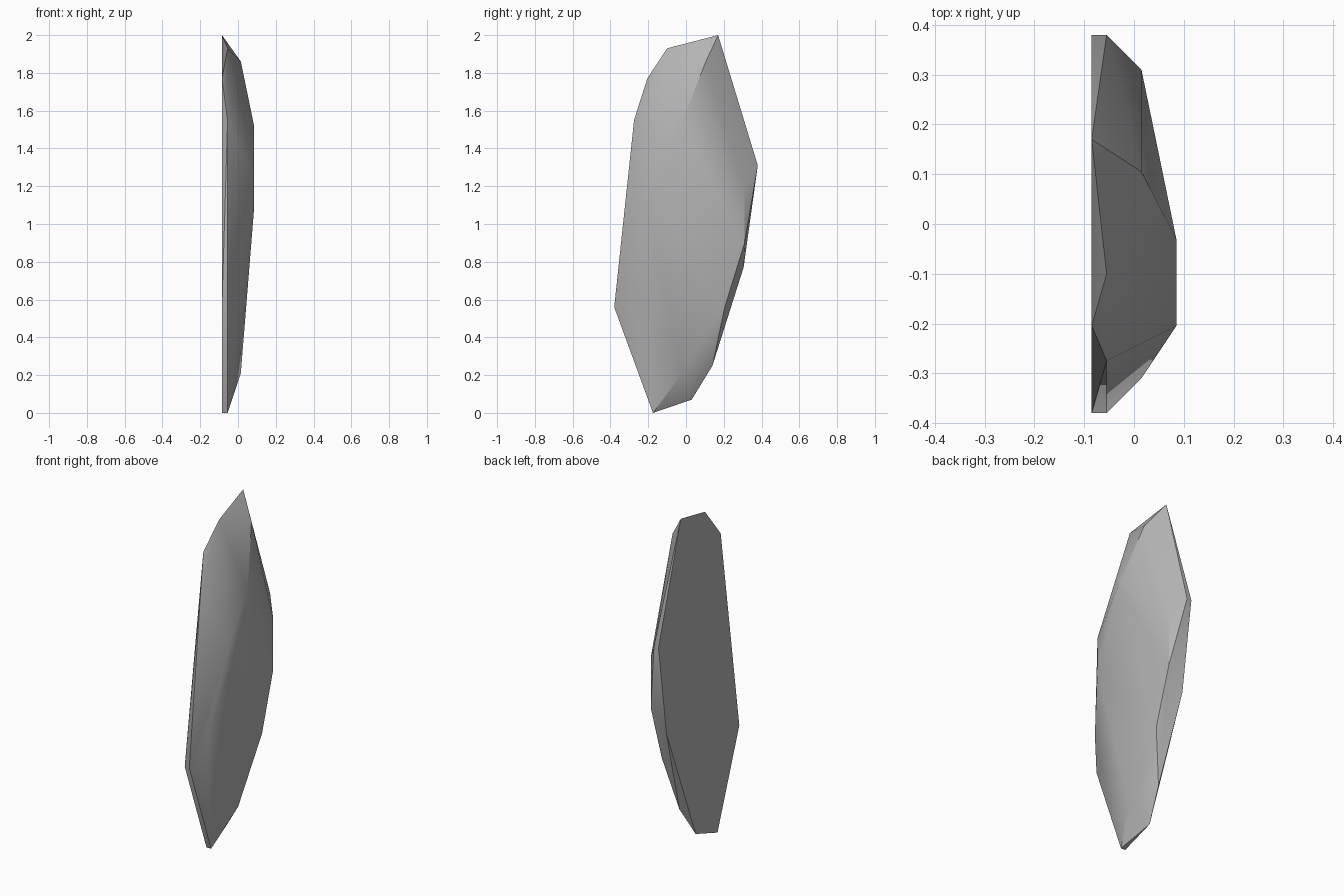
import bpy
import bmesh

# Remove the default cube
default_cube = bpy.data.objects.get("Cube")
if default_cube:
    bpy.data.objects.remove(default_cube, do_unlink=True)


def flat_material(name, color):
    material = bpy.data.materials.new(name)
    material.use_nodes = True
    material.diffuse_color = color
    material.node_tree.nodes["Principled BSDF"].inputs["Base Color"].default_value = color
    return material


# Facet outlines (y, z) at four depths, from the flat back to the raised face
layers = {
    -0.085: [(.17, 2), (-.205, 1.77), (-.38, .56), (-.175, 0),
             (.03, .07), (.305, .77), (.38, 1.31)],
    -0.055: [(-.1, 1.93), (-.275, 1.55), (-.38, .56), (-.175, 0),
             (.14, .25), (.38, 1.31)],
    0.015: [(.105, 1.86), (.31, 1.2), (.31, .9), (.205, .56),
            (-.02, .21), (-.31, .73)],
    0.085: [(-.03, 1.52), (-.205, 1.27), (-.205, 1.08)],
}

# Chipped stone slab: the tight skin around the outlines
bm = bmesh.new()
for x, outline in layers.items():
    for y, z in outline:
        bm.verts.new((x, y, z))
hull = bmesh.ops.convex_hull(bm, input=bm.verts)
loose = [v for v in bm.verts if not v.link_faces]
bmesh.ops.delete(bm, geom=loose, context='VERTS')
bmesh.ops.dissolve_limit(bm, angle_limit=0.01, verts=bm.verts, edges=bm.edges)
bmesh.ops.recalc_face_normals(bm, faces=bm.faces)

mesh = bpy.data.meshes.new("stone_slab")
bm.to_mesh(mesh)
bm.free()
mesh.materials.append(flat_material("stone_grey", (.45, .45, .45, 1)))
slab = bpy.data.objects.new("stone_slab", mesh)
bpy.context.collection.objects.link(slab)

# Soft shading across shallow facets, crisp at the rim
bpy.ops.object.select_all(action='DESELECT')
slab.select_set(True)
bpy.context.view_layer.objects.active = slab
bpy.ops.object.shade_smooth_by_angle(angle=0.52)
